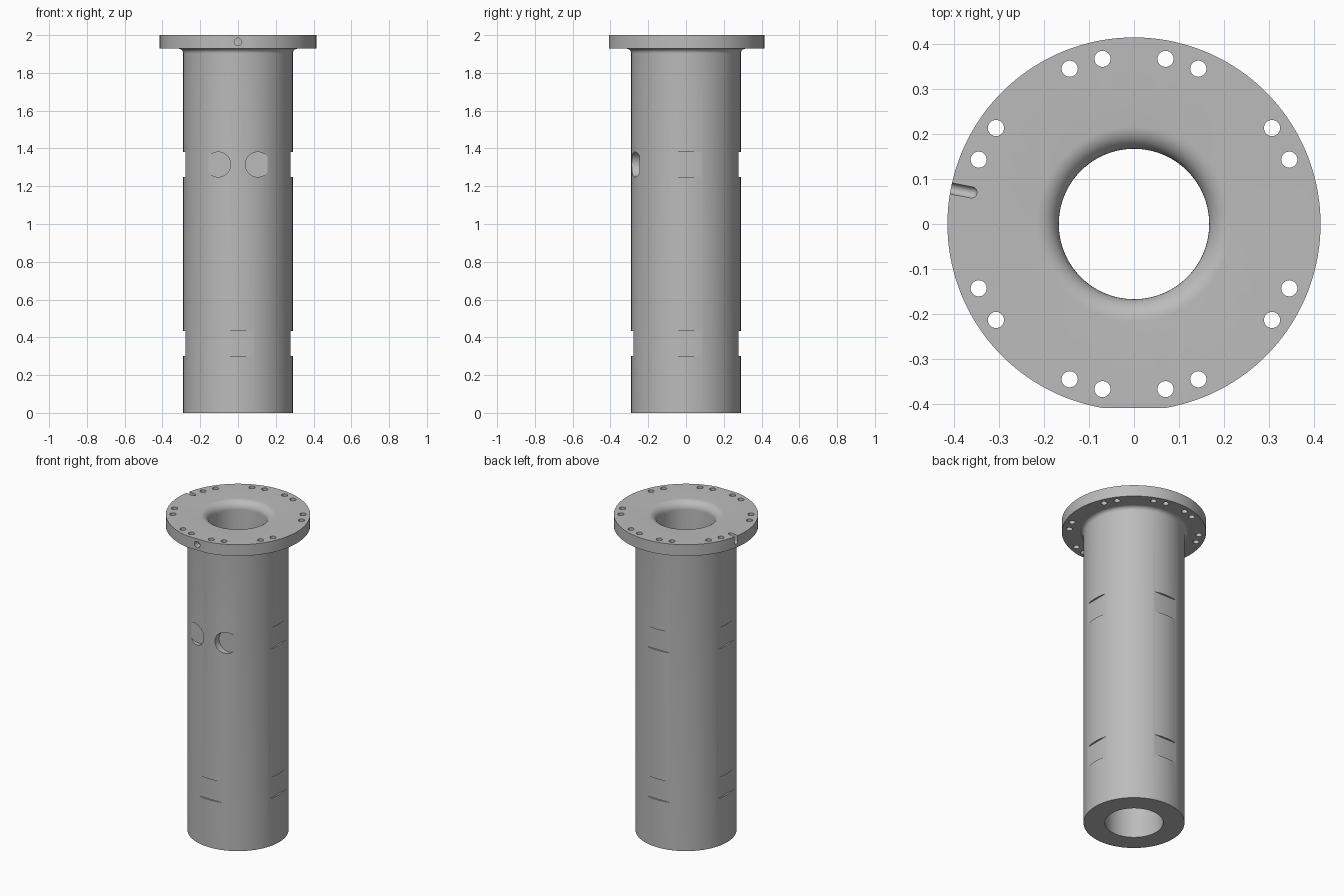
import bpy
import bmesh
from math import sin, cos, pi, radians
from mathutils import Matrix, Vector

cube = bpy.data.objects.get("Cube")
if cube:
    bpy.data.objects.remove(cube, do_unlink=True)

SEGMENTS = 144
BARREL_R, BORE_R, FLANGE_R = 0.29, 0.167, 0.4145
FLANGE_Z, TOP_Z = 1.928, 2.0

steel = bpy.data.materials.new("satin grey steel")
steel.use_nodes = True
grey = (0.5, 0.5, 0.5, 1)
steel.diffuse_color = grey
steel.node_tree.nodes["Principled BSDF"].inputs["Base Color"].default_value = grey


def arc(cx, cz, r, start, end, steps=10):
    """Points of a rounded corner in the lathe profile."""
    angles = [radians(start + (end - start) * i / steps) for i in range(steps + 1)]
    return [(cx + r * cos(a), cz + r * sin(a)) for a in angles]


def make_object(name, bm):
    bmesh.ops.recalc_face_normals(bm, faces=bm.faces)
    mesh = bpy.data.meshes.new(name)
    bm.to_mesh(mesh)
    bm.free()
    mesh.materials.append(steel)
    obj = bpy.data.objects.new(name, mesh)
    bpy.context.collection.objects.link(obj)
    return obj


def lathe(name, profile):
    """Revolve a closed (radius, height) profile around z."""
    bm = bmesh.new()
    rings = []
    for i in range(SEGMENTS):
        a = 2 * pi * i / SEGMENTS
        rings.append([bm.verts.new((r * cos(a), r * sin(a), z)) for r, z in profile])
    count = len(profile)
    for i, ring in enumerate(rings):
        after = rings[(i + 1) % SEGMENTS]
        for j in range(count):
            k = (j + 1) % count
            bm.faces.new((ring[j], after[j], after[k], ring[k]))
    return make_object(name, bm)


# Sleeve with flange, root fillet and flared bore mouth
fillet, flare = 0.025, 0.05
profile = [(BORE_R, 0), (BARREL_R, 0)]
profile += arc(BARREL_R + fillet, FLANGE_Z - fillet, fillet, 180, 90)
profile += [(FLANGE_R, FLANGE_Z), (FLANGE_R, TOP_Z)]
profile += arc(BORE_R + flare, TOP_Z - flare, flare, 90, 180)
sleeve = lathe("flanged_sleeve", profile)


def cut(bm):
    """Subtract a closed shape from the sleeve."""
    cutter = make_object("cutter", bm)
    cutter.hide_render = True
    mod = sleeve.modifiers.new("cut", "BOOLEAN")
    mod.operation = "DIFFERENCE"
    mod.solver = "EXACT"
    mod.object = cutter
    bpy.context.view_layer.objects.active = sleeve
    bpy.ops.object.modifier_apply(modifier=mod.name)
    bpy.data.objects.remove(cutter, do_unlink=True)


def cut_box(center, size, turn=0):
    bm = bmesh.new()
    matrix = (Matrix.Rotation(turn, 4, "Z") @ Matrix.Translation(center)
              @ Matrix.Diagonal((*size, 1)))
    bmesh.ops.create_cube(bm, size=1, matrix=matrix)
    cut(bm)


def cut_drill(center, radius, depth, tilt=0, sides=32):
    bm = bmesh.new()
    matrix = Matrix.Translation(center) @ Matrix.Rotation(tilt, 4, "X")
    bmesh.ops.create_cone(bm, cap_ends=True, segments=sides, radius1=radius,
                          radius2=radius, depth=depth, matrix=matrix)
    cut(bm)


# Shallow flats: four low down, three higher up
FLAT = 0.279
for quarter in range(4):
    heights = [0.367] if quarter == 3 else [0.367, 1.315]
    for z in heights:
        cut_box((FLAT + 0.1, 0, z), (0.2, 0.4, 0.132), quarter * pi / 2)

# Two round pockets in the front
for side in (-1, 1):
    cut_drill((side * 0.105, -0.345, 1.315), 0.066, 0.2, pi / 2, 48)

# Flange bolt holes, mirrored into each quarter
for angle in (22.5, 34.8, 67.5, 79.2):
    for sx in (-1, 1):
        for sy in (-1, 1):
            x, y = 0.3735 * cos(radians(angle)), 0.3735 * sin(radians(angle))
            cut_drill((sx * x, sy * y, 1.965), 0.018, 0.2, sides=24)

# Small front flat on the flange rim with its pin hole
cut_box((0, -0.5085, 1.965), (0.4, 0.2, 0.1))
cut_drill((0, -0.41, 1.964), 0.02, 0.08, pi / 2, 24)

# Round-ended locating slot on the rim
bm = bmesh.new()
direction = Vector((cos(radians(169)), sin(radians(169)), 0))
for reach in (0.368, 0.46):
    for z in (1.962, 2.05):
        spot = direction * reach + Vector((0, 0, z))
        bmesh.ops.create_uvsphere(bm, u_segments=16, v_segments=10, radius=0.0125,
                                  matrix=Matrix.Translation(spot))
hull = bmesh.ops.convex_hull(bm, input=bm.verts)
inner = {g for g in hull["geom_interior"] if isinstance(g, bmesh.types.BMVert)}
bmesh.ops.delete(bm, geom=list(inner), context="VERTS")
hull_faces = {g for g in hull["geom"] if isinstance(g, bmesh.types.BMFace) and g.is_valid}
spare = [f for f in bm.faces if f not in hull_faces]
bmesh.ops.delete(bm, geom=spare, context="FACES")
cut(bm)

# Smooth round surfaces, keep machined edges crisp
bpy.ops.object.select_all(action="DESELECT")
sleeve.select_set(True)
bpy.context.view_layer.objects.active = sleeve
bpy.ops.object.shade_smooth_by_angle(angle=radians(30))
